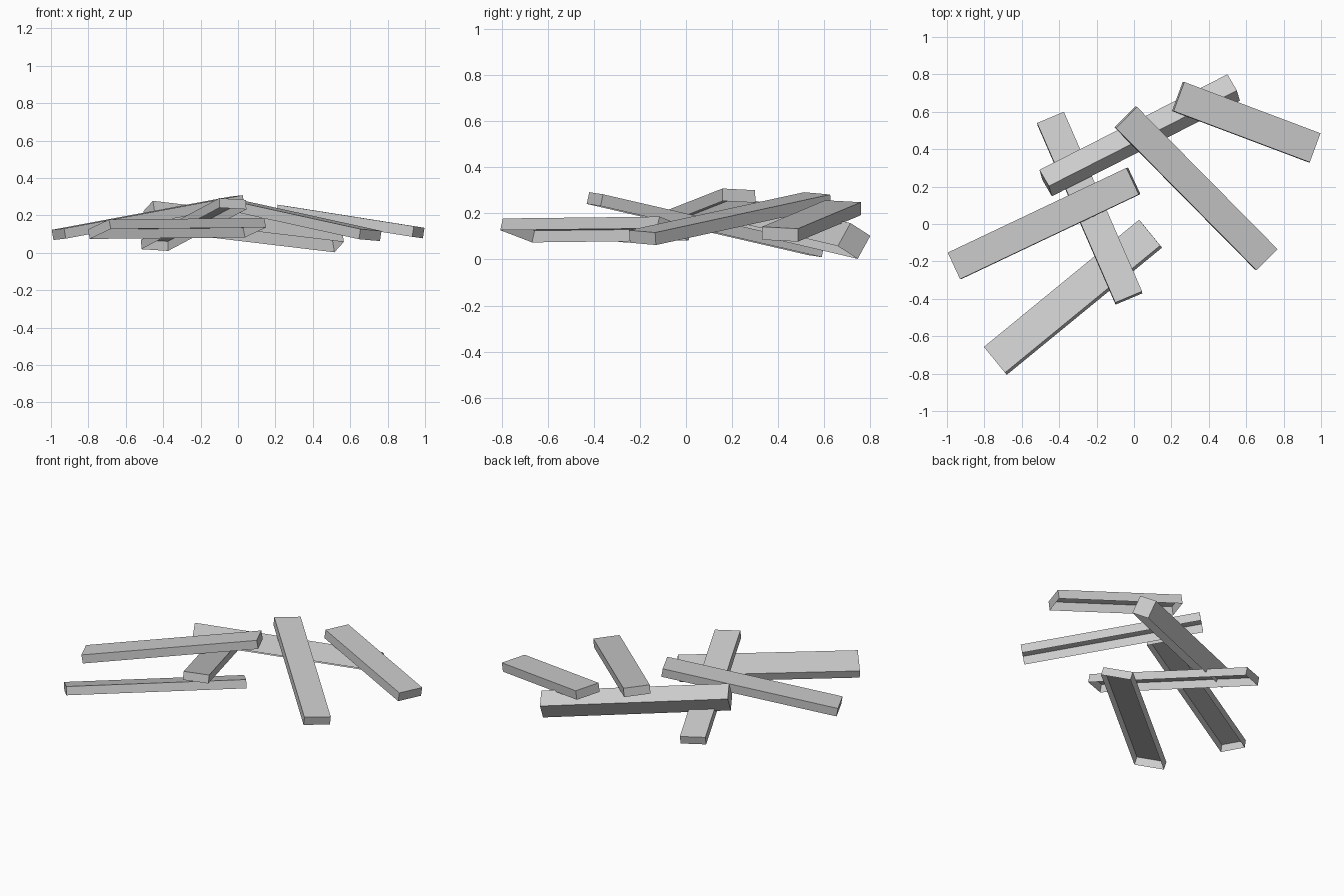
import bpy
import bmesh
from mathutils import Matrix, Vector

cube = bpy.data.objects.get("Cube")
if cube:
    bpy.data.objects.remove(cube, do_unlink=True)

# Plain grey board material
GREY = (0.6, 0.6, 0.6, 1.0)
board_grey = bpy.data.materials.new("board_grey")
board_grey.use_nodes = True
board_grey.diffuse_color = GREY
board_grey.node_tree.nodes["Principled BSDF"].inputs["Base Color"].default_value = GREY


def plank(name, corner, across, along, thickness):
    """Open-bottomed board from a top corner and its two neighbouring top corners."""
    corner = Vector(corner)
    u = Vector(along) - corner
    v = Vector(across) - corner
    v -= v.project(u)
    if u.cross(v).z < 0:
        u, v = v, u
    n = u.cross(v).normalized() * thickness
    centre = corner + (u + v - n) / 2
    frame = Matrix((u, v, n)).transposed().to_4x4()
    frame.translation = centre

    bm = bmesh.new()
    bmesh.ops.create_cube(bm, size=1)
    bm.normal_update()
    underside = [f for f in bm.faces if f.normal.z < -0.5]
    bmesh.ops.delete(bm, geom=underside, context='FACES')
    bm.transform(frame)
    mesh = bpy.data.meshes.new(name)
    bm.to_mesh(mesh)
    bm.free()
    mesh.materials.append(board_grey)
    bpy.context.collection.objects.link(bpy.data.objects.new(name, mesh))


# Scattered boards leaning on one another
plank("left_plank", (-0.93, -0.295, 0.13), (-1.0, -0.155, 0.122), (0.025, 0.158, 0.308), 0.055)
plank("right_plank", (-0.096, 0.513, 0.292), (0.016, 0.626, 0.282), (0.655, -0.247, 0.127), 0.055)
plank("back_right_plank", (0.212, 0.604, 0.257), (0.267, 0.76, 0.249), (0.94, 0.33, 0.142), 0.057)
plank("middle_plank", (-0.10, -0.42, 0.292), (0.043, -0.36, 0.283), (-0.518, 0.54, 0.07), 0.052)
plank("front_plank", (-0.69, -0.795, 0.178), (-0.80, -0.655, 0.125), (0.14, -0.115, 0.186), 0.053)
# Thick back beam, rolled on its long axis
plank("back_beam", (-0.455, 0.203, 0.278), (-0.50, 0.292, 0.222), (0.55, 0.714, 0.158), 0.115)
